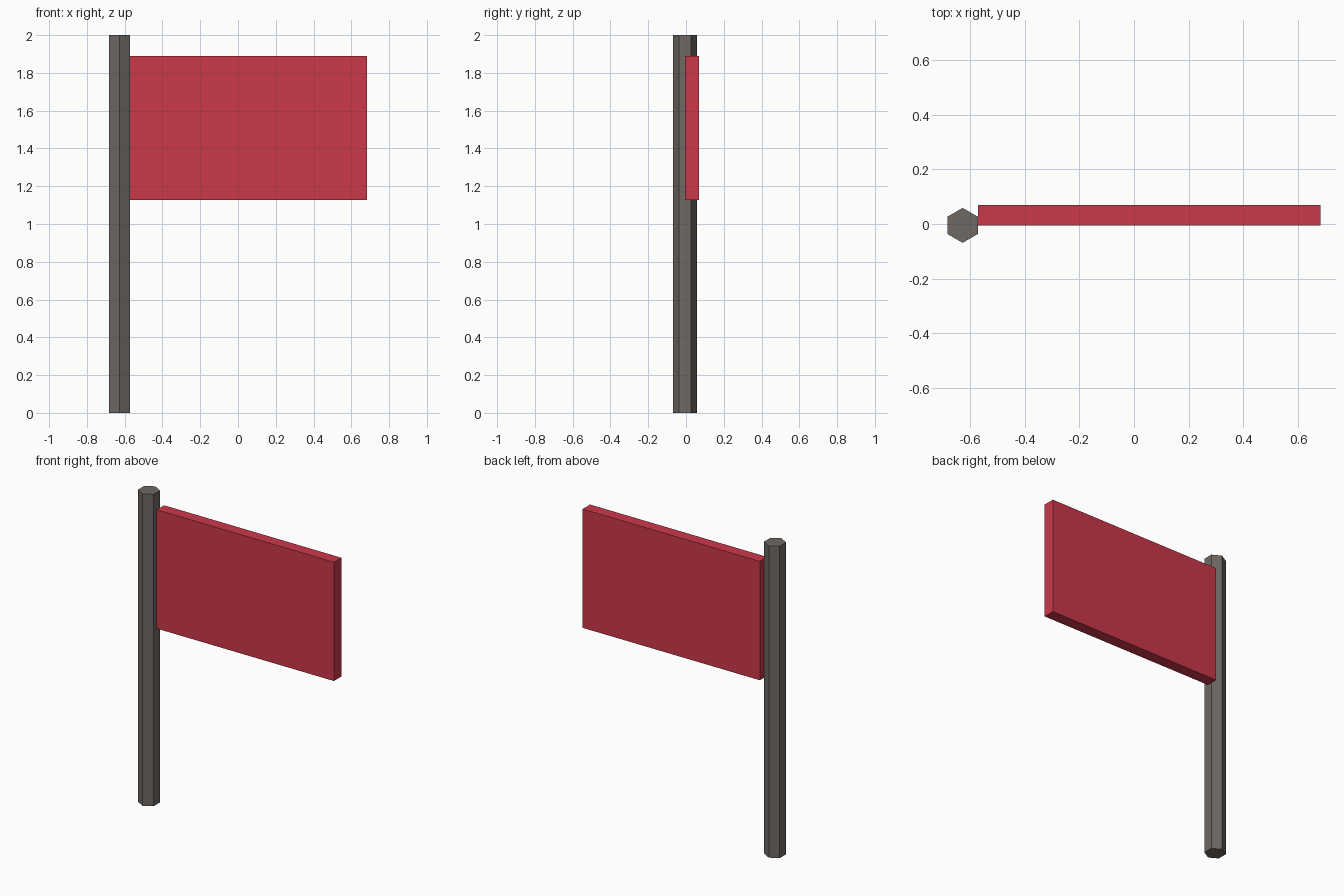
import bpy
import math

if "Cube" in bpy.data.objects:
    bpy.data.objects.remove(bpy.data.objects["Cube"])


def paint(obj, name, color):
    mat = bpy.data.materials.new(name)
    mat.diffuse_color = (*color, 1)
    mat.use_nodes = True
    mat.node_tree.nodes["Principled BSDF"].inputs["Base Color"].default_value = mat.diffuse_color
    obj.data.materials.append(mat)


# Six-sided pole, corners facing front and back
bpy.ops.mesh.primitive_cylinder_add(vertices=6, radius=0.064, depth=2,
                                    location=(-0.6285, -0.005, 1))
pole = bpy.context.object
pole.name = "pole"
paint(pole, "pole_grey", (0.16, 0.14, 0.13))

# Flag panel, resting against the pole's right side
x0, x1 = -0.573, 0.684
y0, y1 = -0.005, 0.07
z0, z1 = 1.127, 1.889
bpy.ops.mesh.primitive_cube_add(
    size=1, location=((x0 + x1) / 2, (y0 + y1) / 2, (z0 + z1) / 2))
flag = bpy.context.object
flag.name = "flag"
flag.scale = (x1 - x0, y1 - y0, z1 - z0)
bpy.ops.object.transform_apply(location=False, rotation=False, scale=True)
paint(flag, "flag_red", (0.6, 0.04, 0.07))
